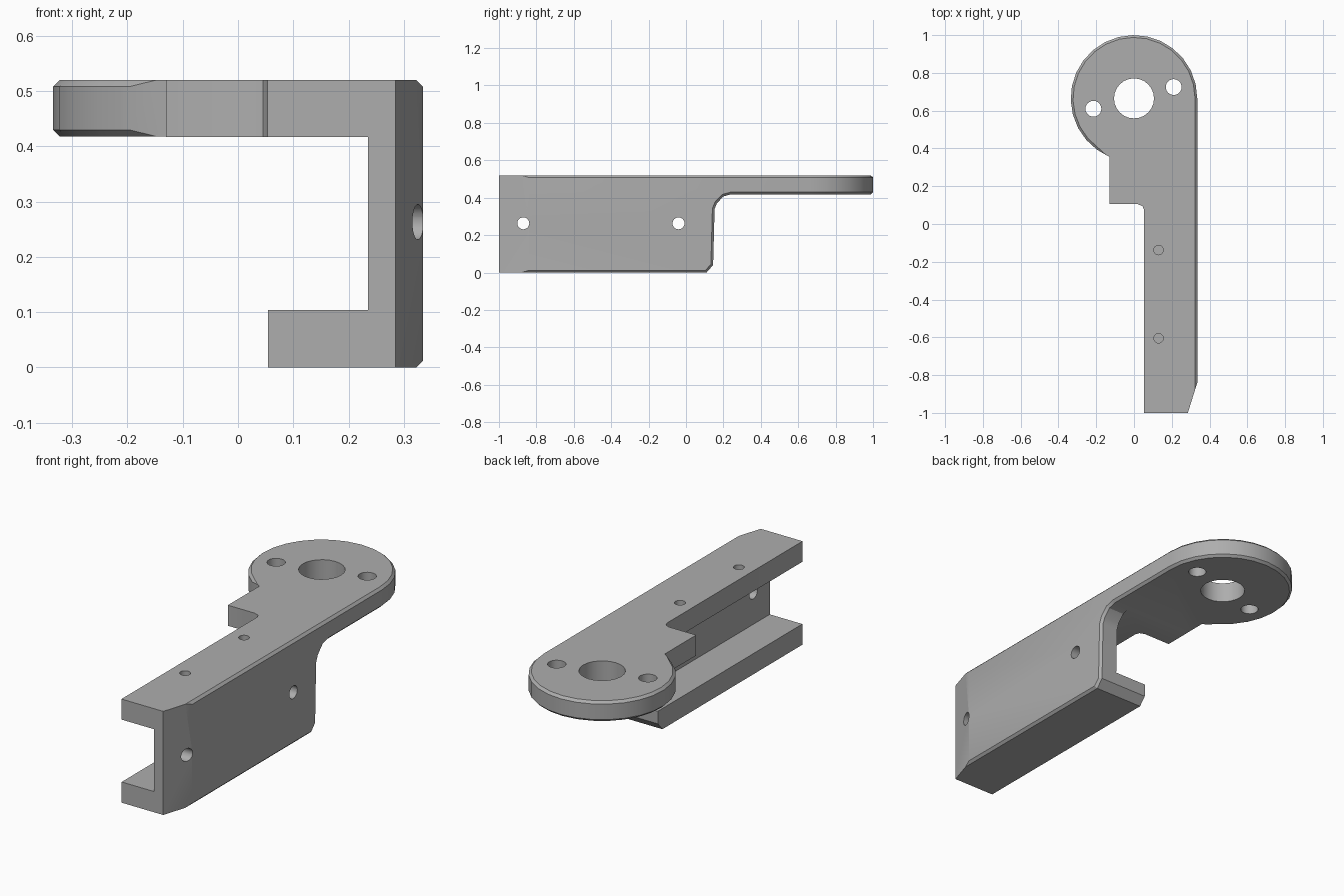
import bpy, bmesh
from math import sin, cos, radians, tau
from mathutils import Vector

cube = bpy.data.objects.get("Cube")
if cube:
    bpy.data.objects.remove(cube, do_unlink=True)

grey = bpy.data.materials.new("plain grey")
grey.use_nodes = True
colour = (0.42, 0.42, 0.42, 1)
grey.diffuse_color = colour
grey.node_tree.nodes["Principled BSDF"].inputs["Base Color"].default_value = colour


def prism(name, outline, low, high, axis="z"):
    """Extrude a flat outline along z (x, y points) or along x (y, z points)."""
    bm = bmesh.new()
    place = (lambda a, b: (a, b, low)) if axis == "z" else (lambda a, b: (low, a, b))
    face = bm.faces.new([bm.verts.new(place(*p)) for p in outline])
    out = bmesh.ops.extrude_face_region(bm, geom=[face])
    depth = high - low
    move = Vector((0, 0, depth)) if axis == "z" else Vector((depth, 0, 0))
    verts = [g for g in out["geom"] if isinstance(g, bmesh.types.BMVert)]
    bmesh.ops.translate(bm, vec=move, verts=verts)
    bmesh.ops.recalc_face_normals(bm, faces=bm.faces)
    mesh = bpy.data.meshes.new(name)
    bm.to_mesh(mesh)
    bm.free()
    mesh.materials.append(grey)
    obj = bpy.data.objects.new(name, mesh)
    bpy.context.collection.objects.link(obj)
    return obj


def rect(a0, b0, a1, b1):
    return [(a0, b0), (a1, b0), (a1, b1), (a0, b1)]


def circle(a, b, radius, count=24):
    return [(a + radius * cos(tau * i / count), b + radius * sin(tau * i / count))
            for i in range(count)]


def cut(body, cutter):
    mod = body.modifiers.new("cut", "BOOLEAN")
    mod.operation, mod.solver, mod.object = "DIFFERENCE", "EXACT", cutter
    bpy.context.view_layer.objects.active = body
    bpy.ops.object.modifier_apply(modifier=mod.name)
    bpy.data.objects.remove(cutter, do_unlink=True)


# Plan outline: round mounting head, stepped neck and long arm
R, HEAD_Y, TOP, RIGHT = 0.335, 0.665, 0.52, 0.335
plan = [(R * cos(radians(a)), HEAD_Y + R * sin(radians(a))) for a in range(0, 235, 13)]
plan += [(-0.13, 0.355), (-0.13, 0.105), (0.02, 0.105), (0.045, 0.095),
         (0.053, 0.075), (0.053, -1), (0.285, -1), (RIGHT, -0.84)]
body = prism("mounting_bracket", plan, 0, TOP)

# Clear the space under the head, leaving a filleted web end
under_head = [(0.101, -0.01), (0.145, 0.04), (0.153, 0.34), (0.165, 0.37),
              (0.2, 0.407), (0.24, 0.418), (1.2, 0.418), (1.2, -0.01)]
cut(body, prism("under_head_cutter", under_head, -0.6, 0.6, "x"))

# Small chamfer on the head rim and the outer edges of the side wall
bm = bmesh.new()
bm.from_mesh(body.data)
rim = []
for e in bm.edges:
    outer = all(v.co.y > 0.39 or v.co.x > RIGHT - 0.005 for v in e.verts)
    if outer and len(e.link_faces) == 2 and e.calc_face_angle() > radians(40):
        rim.append(e)
bmesh.ops.bevel(bm, geom=rim, offset=0.012, offset_type="OFFSET", segments=1,
                affect="EDGES", clamp_overlap=True)
bm.to_mesh(body.data)
bm.free()

# Open channel between the two flanges, and trim of the lower flange
cut(body, prism("channel_cutter", rect(-0.6, -1.1, 0.235, 0.45), 0.104, 0.417))
cut(body, prism("lower_trim_cutter", rect(-0.6, -1.1, 0.054, 0.45), -0.1, 0.25))

# Head bore, head bolt holes and arm pin holes
for x, y, radius in [(0, HEAD_Y, 0.106), (-0.215, 0.61, 0.042), (0.21, 0.725, 0.042),
                     (0.13, -0.138, 0.025), (0.13, -0.605, 0.025)]:
    cut(body, prism("hole_cutter", circle(x, y, radius), 0.3, 0.6))

# Side wall holes
for y in (-0.87, -0.04):
    cut(body, prism("side_hole_cutter", circle(y, 0.263, 0.032), 0.15, 0.45, "x"))

bpy.ops.object.select_all(action="DESELECT")
body.select_set(True)
bpy.context.view_layer.objects.active = body
bpy.ops.object.shade_smooth_by_angle(angle=radians(25))
